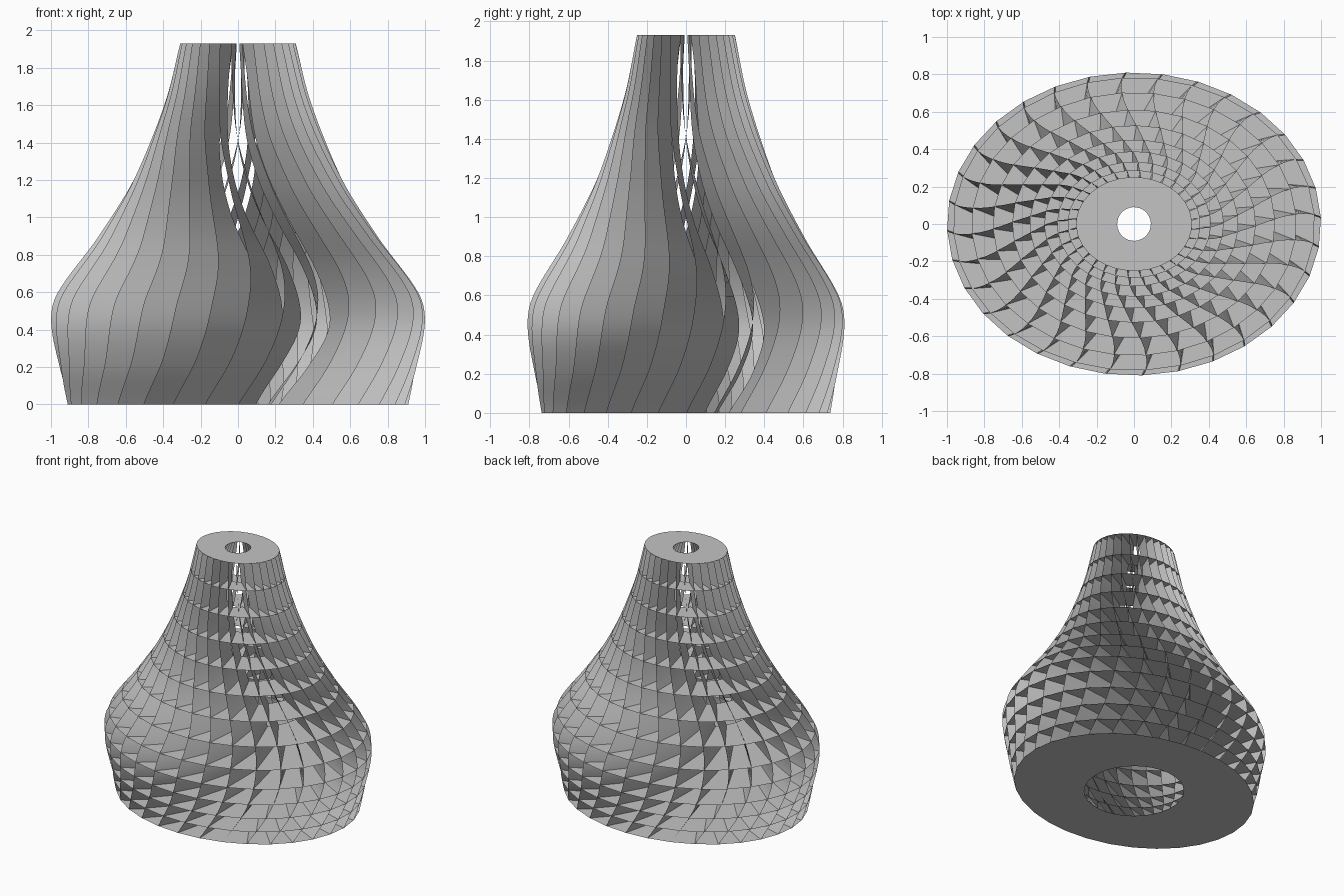
import bpy, bmesh, math

if "Cube" in bpy.data.objects:
    bpy.data.objects.remove(bpy.data.objects["Cube"], do_unlink=True)

HEIGHT = 1.93
FINS = 32
LEVELS = 13          # gaps between the horizontal rings
STEPS = 4            # fin segments in each gap
SQUASH = 0.81        # depth of the oval plan

# Height against outer and inner half width, inner depth ratio,
# outer twist and fin lean (degrees)
RADIUS = [(0, .91), (.2, .955), (.45, 1), (.6, .965), (.9, .745),
          (1.2, .56), (1.6, .395), (HEIGHT, .31)]
INNER = [(0, .35), (.2, .49), (.45, .58), (.9, .44), (1.4, .26), (1.75, .17), (HEIGHT, .09)]
INNER_SQUASH = [(0, 1), (.45, .81), (1.3, .7), (HEIGHT, 1)]
TWIST = [(0, 7), (.24, 16), (.5, 21), (.8, 22), (1.2, 13), (1.5, 5), (HEIGHT, 0)]
LEAN = [(0, 16), (.45, 22), (.75, 16), (1, 7), (1.35, 0), (HEIGHT, 0)]


def smooth_curve(knots, z):
    """Cubic interpolation through a short list of knots."""
    last = len(knots) - 1

    def slope(i):
        a, b = knots[max(i - 1, 0)], knots[min(i + 1, last)]
        return (b[1] - a[1]) / (b[0] - a[0])

    i = 0
    while i < last - 1 and z > knots[i + 1][0]:
        i += 1
    (z0, v0), (z1, v1) = knots[i], knots[i + 1]
    h = z1 - z0
    t = (z - z0) / h
    return ((1 + 2 * t) * (1 - t) ** 2 * v0 + t * (1 - t) ** 2 * h * slope(i)
            + t * t * (3 - 2 * t) * v1 + t * t * (t - 1) * h * slope(i + 1))


def oval(radius, angle, z, squash):
    return (radius * math.cos(angle), radius * squash * math.sin(angle), z)


def level_height(level):
    """Rings sit closer together towards the base."""
    u = level / LEVELS
    return HEIGHT * u * (.68 + .32 * u)


def fin_edge(index, z):
    """Outer and inner point of one fin at a height."""
    outer = math.radians(-97 + smooth_curve(TWIST, z)) + math.tau * index / FINS
    inner = outer + math.radians(smooth_curve(LEAN, z))
    return (oval(smooth_curve(RADIUS, z), outer, z, SQUASH),
            oval(smooth_curve(INNER, z), inner, z, smooth_curve(INNER_SQUASH, z)))


grey = bpy.data.materials.new("plain grey")
grey.use_nodes = True
grey.diffuse_color = (.55, .55, .55, 1)
grey.node_tree.nodes["Principled BSDF"].inputs["Base Color"].default_value = (.55, .55, .55, 1)


def strip_object(name, rows, closed=False):
    """Skin pairs of points into a strip of quads."""
    bm = bmesh.new()
    pairs = [[bm.verts.new(p) for p in row] for row in rows]
    following = pairs[1:] + (pairs[:1] if closed else [])
    for (a, b), (c, d) in zip(pairs, following):
        face = bm.faces.new((a, c, d, b))
        face.smooth = not closed
    mesh = bpy.data.meshes.new(name)
    bm.to_mesh(mesh)
    bm.free()
    mesh.materials.append(grey)
    obj = bpy.data.objects.new(name, mesh)
    bpy.context.collection.objects.link(obj)


# Twisting upright fins
for n in range(FINS):
    strip_object(f"upright_fin_{n + 1}",
                 [fin_edge(n, level_height(k / STEPS)) for k in range(LEVELS * STEPS + 1)])

# Base plate, thin horizontal rings and top plate, all open in the middle
for level in range(LEVELS + 1):
    name = {0: "base_plate", LEVELS: "top_plate"}.get(level, f"flat_ring_{level}")
    z = level_height(level)
    strip_object(name, [fin_edge(n, z) for n in range(FINS)], closed=True)
